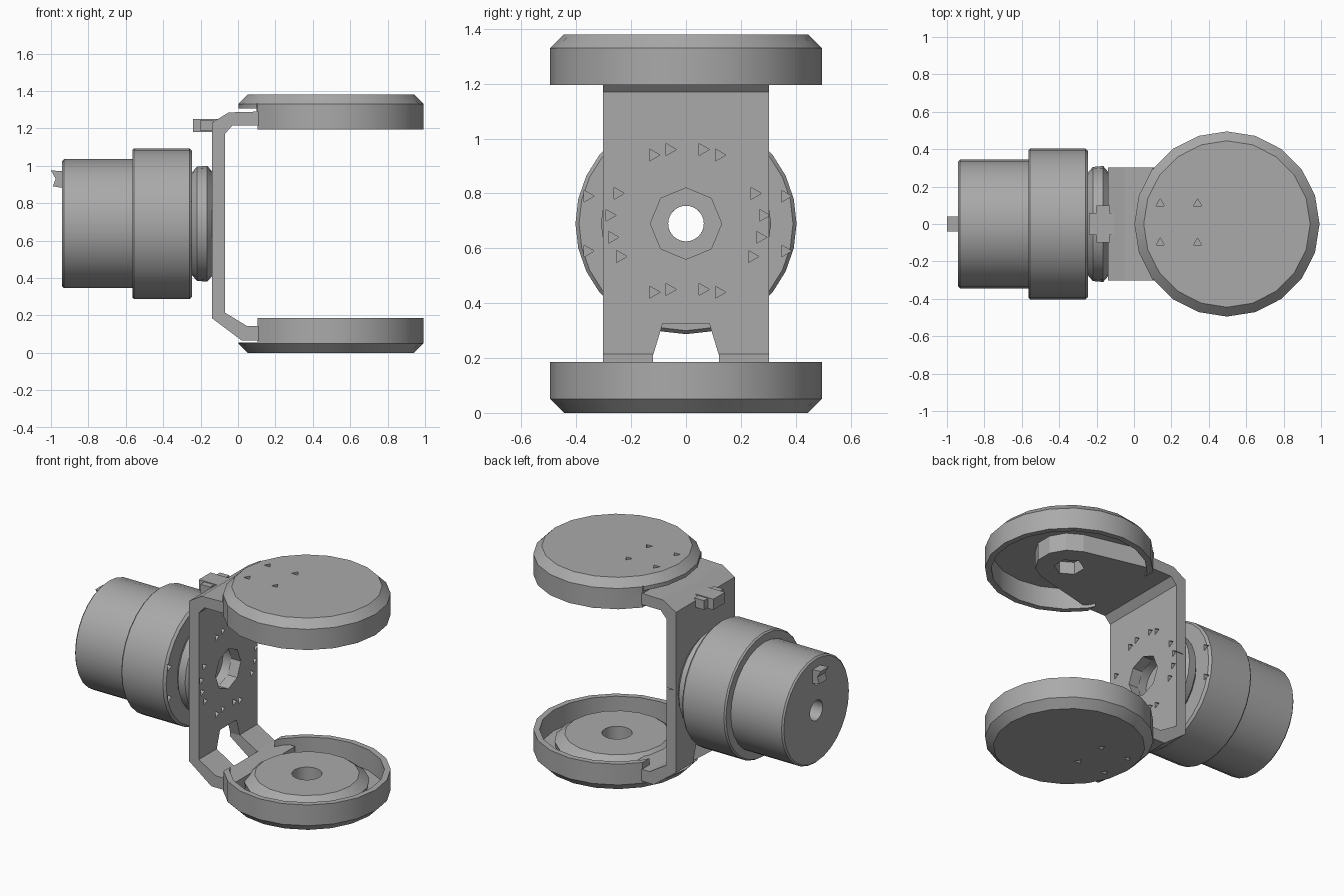
import bpy, bmesh, math
from mathutils import Matrix, Vector

cube = bpy.data.objects.get("Cube")
if cube:
    bpy.data.objects.remove(cube, do_unlink=True)

grey = bpy.data.materials.new("plain grey")
grey.use_nodes = True
grey.diffuse_color = (0.4, 0.4, 0.4, 1)
grey.node_tree.nodes["Principled BSDF"].inputs["Base Color"].default_value = (0.4, 0.4, 0.4, 1)

AXIS_X = Matrix.Rotation(math.pi / 2, 4, "Y")
MID = 0.69      # height of the motor axis
DISH_X = 0.497  # centre of both dishes


def finish(bm, name, matrix=Matrix(), smooth=False):
    bmesh.ops.transform(bm, matrix=matrix, verts=bm.verts)
    bmesh.ops.recalc_face_normals(bm, faces=bm.faces)
    mesh = bpy.data.meshes.new(name)
    bm.to_mesh(mesh)
    bm.free()
    mesh.materials.append(grey)
    obj = bpy.data.objects.new(name, mesh)
    bpy.context.collection.objects.link(obj)
    if smooth:
        activate(obj)
        bpy.ops.object.shade_smooth_by_angle(angle=math.radians(32))
    return obj


def activate(obj):
    bpy.ops.object.select_all(action="DESELECT")
    obj.select_set(True)
    bpy.context.view_layer.objects.active = obj


def lathe(name, profile, segments, matrix):
    """Revolve a closed (radius, height) outline about z."""
    bm = bmesh.new()
    rings = []
    for i in range(segments):
        a = math.tau * i / segments
        rings.append([bm.verts.new((r * math.cos(a), r * math.sin(a), h)) for r, h in profile])
    n = len(profile)
    for i in range(segments):
        a, b = rings[i], rings[(i + 1) % segments]
        for j in range(n):
            k = (j + 1) % n
            if profile[j][0] or profile[k][0]:
                bm.faces.new((a[j], b[j], b[k], a[k]))
    bmesh.ops.remove_doubles(bm, verts=bm.verts, dist=1e-5)
    return finish(bm, name, matrix, True)


def prism(name, outline, depth, place):
    """Extrude an outline from -depth to depth; place maps (u, v, d) to a point."""
    bm = bmesh.new()
    ends = [[bm.verts.new(place(u, v, d)) for u, v in outline] for d in (-depth, depth)]
    bm.faces.new(ends[0])
    bm.faces.new(ends[1][::-1])
    n = len(outline)
    for j in range(n):
        k = (j + 1) % n
        bm.faces.new((ends[0][j], ends[0][k], ends[1][k], ends[1][j]))
    return finish(bm, name)


def box(name, low, high):
    low, high = Vector(low), Vector(high)
    bm = bmesh.new()
    bmesh.ops.create_cube(bm, size=1)
    return finish(bm, name, Matrix.Translation((low + high) / 2) @ Matrix.Diagonal((*(high - low), 1)))


def drills(points, matrix, radius, depth, sides=3):
    """One cutter made of several small prisms."""
    bm = bmesh.new()
    for p in points:
        bmesh.ops.create_cone(bm, cap_ends=True, segments=sides, radius1=radius, radius2=radius,
                              depth=depth, matrix=Matrix.Translation(p) @ matrix)
    return finish(bm, "cutter")


def cut(obj, cutter):
    cutter.hide_render = True
    mod = obj.modifiers.new("cut", "BOOLEAN")
    mod.operation, mod.solver, mod.object = "DIFFERENCE", "EXACT", cutter
    activate(obj)
    bpy.ops.object.modifier_apply(modifier=mod.name)
    bpy.data.objects.remove(cutter, do_unlink=True)


# Motor with stepped body and a bore right through it
bore = 0.065
motor = lathe("motor_body", [(bore, -0.94), (0.335, -0.94), (0.345, -0.93), (0.345, -0.565),
              (0.395, -0.565), (0.403, -0.555), (0.403, -0.26), (0.39, -0.245), (bore, -0.245)],
              28, Matrix.Translation((0, 0, MID)) @ AXIS_X)
cut(motor, drills([(-0.25, sy * 0.36, MID + sz * 0.1) for sy in (-1, 1) for sz in (-1, 1)],
                  AXIS_X, 0.025, 0.08))
cut(motor, drills([(-0.94, 0, MID + 0.2)], AXIS_X, 0.04, 0.06, 4))
lathe("rotor_ring", [(bore, -0.25), (0.27, -0.25), (0.305, -0.22), (0.31, -0.165),
      (0.28, -0.139), (0.13, -0.139), (0.13, -0.2), (bore, -0.2)],
      24, Matrix.Translation((0, 0, MID)) @ AXIS_X)
prism("cable_plug", [(-0.93, 0.88), (-0.99, 0.89), (-0.975, 0.93), (-1.0, 0.975), (-0.93, 0.97)],
      0.04, lambda u, v, d: (u, d, v))

# Bent sheet bracket with upper and lower arms
bracket = prism("bracket", [(0.2, 0.065), (0.02, 0.065), (-0.14, 0.185), (-0.14, 1.23), (-0.05, 1.285),
                (0.13, 1.29), (0.13, 1.215), (-0.03, 1.215), (-0.07, 1.17), (-0.07, 0.215),
                (0.05, 0.142), (0.2, 0.142)], 0.303, lambda u, v, d: (u, d, v))
cut(bracket, prism("cutter", [(-0.12, -0.1), (0.12, -0.1), (0.12, 0.21), (0.085, 0.325), (-0.085, 0.325),
                   (-0.12, 0.21)], 0.15, lambda u, v, d: (d - 0.09, u, v)))
cut(bracket, drills([(-0.1, 0, MID)], AXIS_X, 0.13, 0.3, 8))

# Screw holes around the bracket's centre
holes = []
for side in (-1, 1):
    holes += [(-0.07, side * y, MID + dz) for y, dz in
              ((0.06, 0.27), (0.12, 0.25), (0.06, -0.24), (0.12, -0.25),
               (0.25, 0.11), (0.28, 0.03), (0.27, -0.05), (0.24, -0.12))]
cut(bracket, drills(holes, AXIS_X, 0.025, 0.1))

# Small rear tab on the upper arm
box("rear_tab", (-0.24, -0.06, 1.18), (-0.1, 0.06, 1.25))
box("rear_tab_crossbar", (-0.2, -0.1, 1.185), (-0.13, 0.1, 1.245))

# Lower dish and its mirrored upper twin, each notched where the arm enters
lower = Matrix.Translation((DISH_X, 0, 0))
upper = Matrix.Translation((DISH_X, 0, 1.38)) @ Matrix.Diagonal((1, 1, -1, 1))
dish_profile = [(0, 0), (0.445, 0), (0.495, 0.05), (0.495, 0.185), (0.458, 0.185), (0.458, 0.05), (0, 0.05)]
for name, matrix, skin, low, high in (("lower_dish", lower, 0, 0.055, 0.3),
                                      ("upper_dish", upper, 1.38, 1.1, 1.305)):
    dish = lathe(name, dish_profile, 20, matrix)
    cut(dish, box("cutter", (-0.1, -0.4, low), (0.105, 0.4, high)))
    cut(dish, drills([(x, y, skin) for x in (0.14, 0.34) for y in (-0.1, 0.11)], Matrix(), 0.025, 0.05))

# Round mounting plate lying in the lower dish
lathe("lower_mount_plate", [(0.09, 0.05), (0.36, 0.05), (0.37, 0.115), (0.31, 0.16), (0.09, 0.16)], 18, lower)

# Tapered, round-ended mounting plate hanging in the upper dish
tip = [(DISH_X + 0.2 * math.cos(a), 0.2 * math.sin(a))
       for a in (math.radians(d) for d in range(-75, 76, 30))]
arm = prism("upper_mount_plate", [(0.1, -0.3)] + tip + [(0.1, 0.3)], 0.059,
            lambda u, v, d: (u, v, 1.274 + d))
cut(arm, drills([(DISH_X, 0, 1.22)], Matrix(), 0.09, 0.15, 6))
